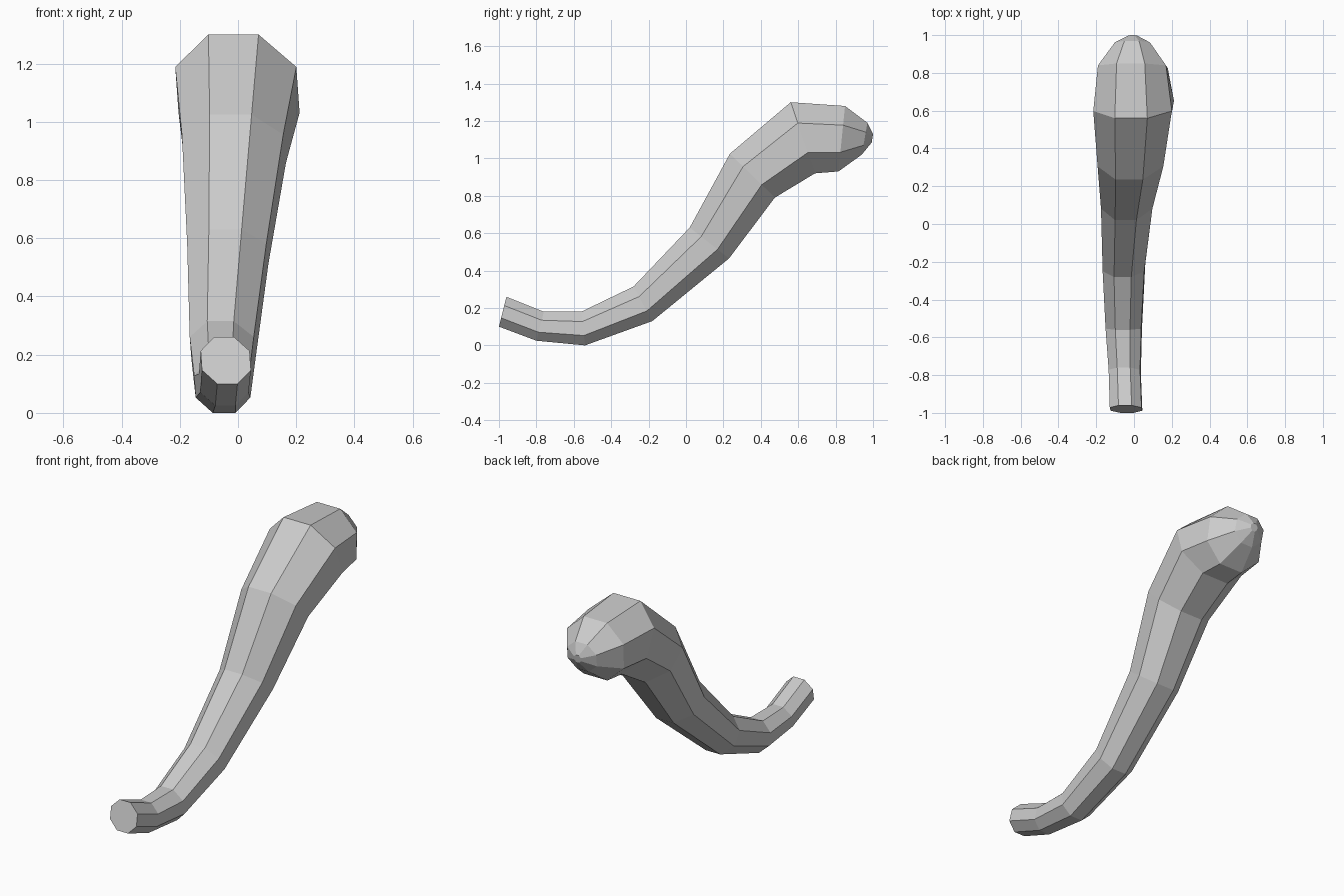
import bpy, bmesh
from math import cos, sin, pi

if "Cube" in bpy.data.objects:
    bpy.data.objects.remove(bpy.data.objects["Cube"])

# Octagonal sections: centre x, half width, top (y, z), bottom (y, z)
sections = [
    (-0.042, 0.084, (-0.96, 0.26), (-1.00, 0.10)),
    (-0.049, 0.083, (-0.76, 0.18), (-0.80, 0.025)),
    (-0.054, 0.094, (-0.56, 0.18), (-0.54, 0.00)),
    (-0.053, 0.110, (-0.28, 0.315), (-0.18, 0.13)),
    (-0.035, 0.136, (0.02, 0.63), (0.23, 0.465)),
    (-0.014, 0.174, (0.235, 1.025), (0.475, 0.79)),
    (-0.002, 0.208, (0.56, 1.30), (0.69, 0.92)),
    (-0.006, 0.180, (0.85, 1.28), (0.815, 0.93)),
    (-0.006, 0.093, (0.97, 1.19), (0.94, 1.02)),
    (-0.006, 0.022, (1.00, 1.13), (0.993, 1.085)),
]


def add_ring(bm, cx, w, top, bottom):
    ring = []
    for k in range(8):
        ang = pi / 8 + k * pi / 4
        a, b = cos(ang) / cos(pi / 8), sin(ang) / cos(pi / 8)
        t = (1 + b) / 2
        # slight roll of the section towards -x at the top
        ring.append(bm.verts.new((cx + w * (a - 0.065 * b),
                                  bottom[0] + (top[0] - bottom[0]) * t,
                                  bottom[1] + (top[1] - bottom[1]) * t)))
    return ring


# Curved tail, lofted through the sections with a flat root and blunt tip
bm = bmesh.new()
rings = [add_ring(bm, *s) for s in sections]
for r, s in zip(rings, rings[1:]):
    for k in range(8):
        n = (k + 1) % 8
        bm.faces.new((r[k], r[n], s[n], s[k]))
bm.faces.new(rings[0])
bm.faces.new(rings[-1])
bmesh.ops.recalc_face_normals(bm, faces=bm.faces)

mesh = bpy.data.meshes.new("tail")
bm.to_mesh(mesh)
bm.free()
bpy.context.collection.objects.link(bpy.data.objects.new("tail", mesh))
